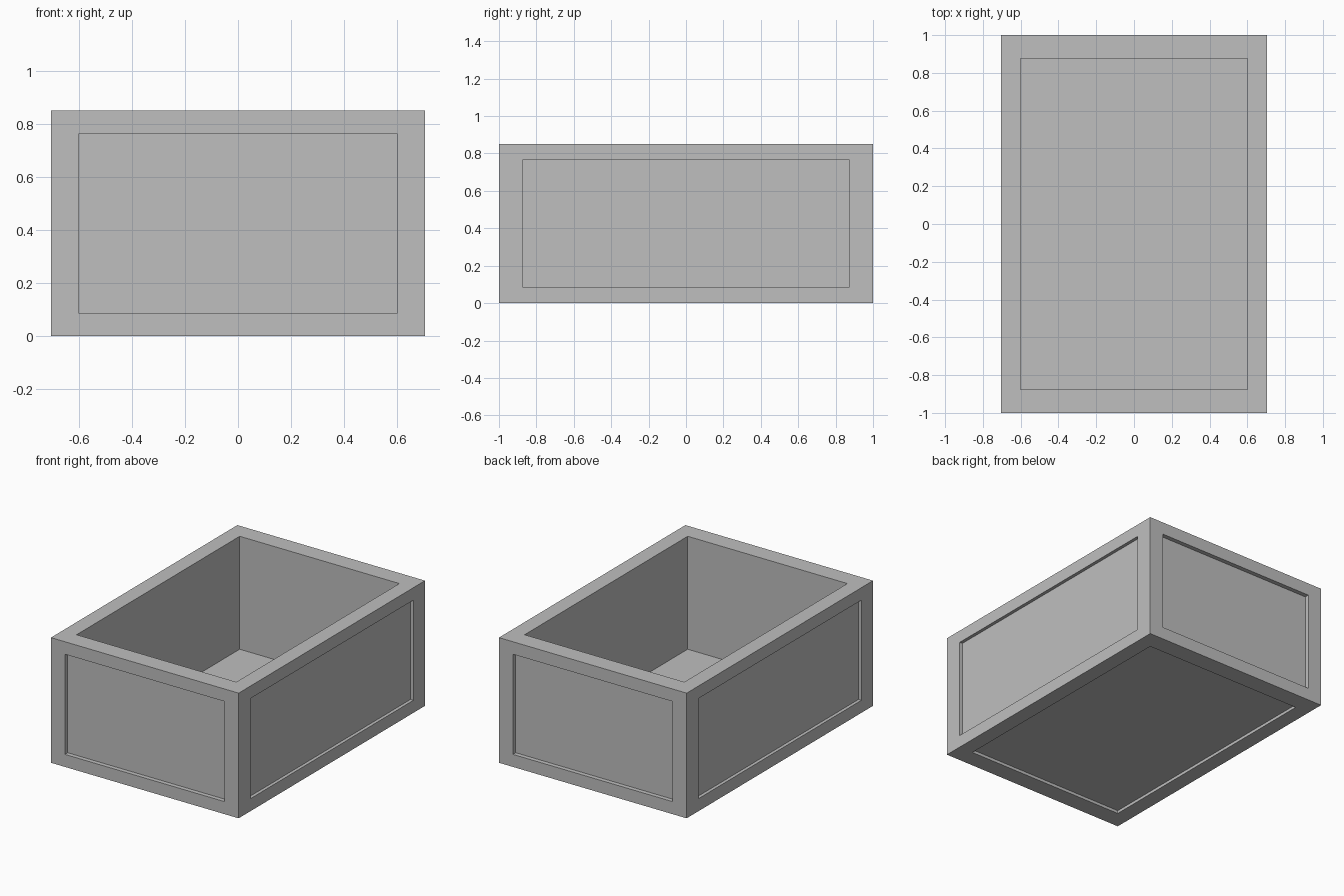
import bpy, bmesh
from mathutils import Vector

if "Cube" in bpy.data.objects:
    bpy.data.objects.remove(bpy.data.objects["Cube"])

HALF = Vector((0.705, 1.0, 0.425))     # outer half size
PANEL = Vector((0.6, 0.875, 0.34))     # half size inside the border frame
RECESS = Vector((0.022, 0.03, 0.02))   # panel depth along each axis
CAVITY = 0.767                         # depth of the open top

# Single grey material
grey = bpy.data.materials.new("silver grey")
grey.use_nodes = True
grey.diffuse_color = (0.52, 0.52, 0.52, 1)
grey.node_tree.nodes["Principled BSDF"].inputs["Base Color"].default_value = grey.diffuse_color

# Solid block
bm = bmesh.new()
bmesh.ops.create_cube(bm, size=2)
bmesh.ops.scale(bm, vec=HALF, verts=bm.verts)


def sink_panel(face):
    """Frame a face with a border, then push its middle inwards."""
    normal = face.normal.copy()
    axis = max(range(3), key=lambda i: abs(normal[i]))
    depth = CAVITY if normal.z > 0.5 else RECESS[axis]
    bmesh.ops.inset_individual(bm, faces=[face], thickness=0.05)
    for v in face.verts:
        for i in range(3):
            if i != axis:
                v.co[i] = PANEL[i] if v.co[i] > 0 else -PANEL[i]
    pushed = bmesh.ops.extrude_face_region(bm, geom=[face])["geom"]
    verts = [g for g in pushed if isinstance(g, bmesh.types.BMVert)]
    bmesh.ops.translate(bm, vec=-normal * depth, verts=verts)
    if face.is_valid:
        bmesh.ops.delete(bm, geom=[face], context="FACES_ONLY")


# Recessed panels on the sides and base, deep cavity on top
bm.normal_update()
for f in list(bm.faces):
    sink_panel(f)
bmesh.ops.recalc_face_normals(bm, faces=bm.faces)

mesh = bpy.data.meshes.new("open_box")
bm.to_mesh(mesh)
bm.free()
mesh.materials.append(grey)
box = bpy.data.objects.new("open_box", mesh)
box.location.z = HALF.z
bpy.context.collection.objects.link(box)
